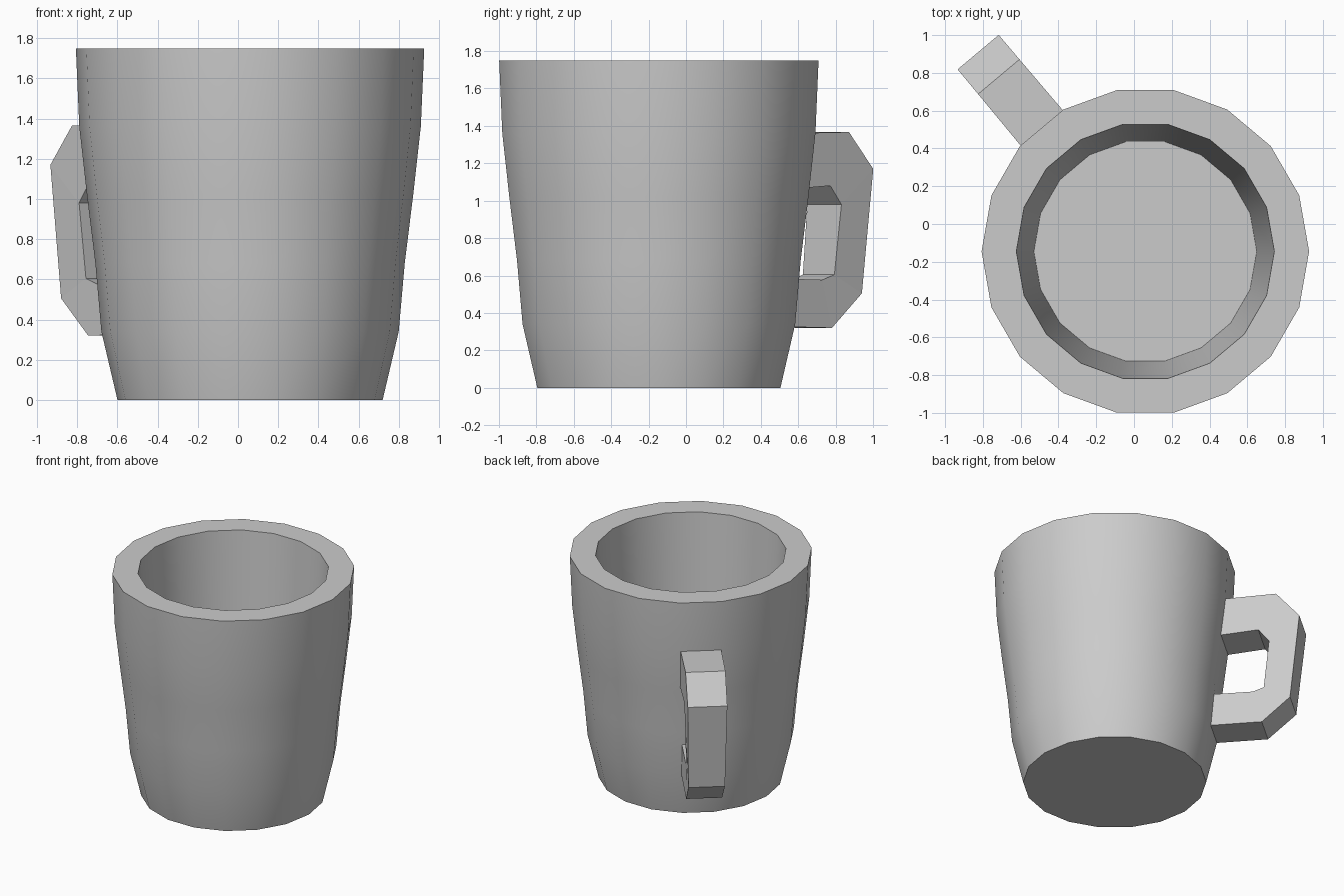
import bpy, bmesh, math
from mathutils import Vector

if "Cube" in bpy.data.objects:
    bpy.data.objects.remove(bpy.data.objects["Cube"])

CENTER = Vector((0.06, -0.145, 0))
SIDES = 18


def make_object(name, bm):
    bmesh.ops.recalc_face_normals(bm, faces=bm.faces)
    mesh = bpy.data.meshes.new(name)
    bm.to_mesh(mesh)
    bm.free()
    ob = bpy.data.objects.new(name, mesh)
    bpy.context.collection.objects.link(ob)
    return ob


def bridge(bm, rings):
    """Join consecutive closed rings with quads and cap both ends."""
    for a, b in zip(rings, rings[1:]):
        n = len(a)
        for i in range(n):
            j = (i + 1) % n
            bm.faces.new((a[i], a[j], b[j], b[i]))
    bm.faces.new(rings[0])
    bm.faces.new(rings[-1])


# Cup: outer wall up, flat rim, inner wall down to the floor (radius, z)
profile = [(0.66, 0), (0.74, 0.34), (0.77, 0.68), (0.812, 1.02),
           (0.85, 1.36), (0.867, 1.75), (0.683, 1.75), (0.59, 0.25)]
bm = bmesh.new()
rings = []
for r, z in profile:
    angles = [2 * math.pi * i / SIDES for i in range(SIDES)]
    rings.append([bm.verts.new(CENTER + Vector((r * math.cos(a), r * math.sin(a), z)))
                  for a in angles])
bridge(bm, rings)
cup = make_object("cup", bm)
bpy.context.view_layer.objects.active = cup
cup.select_set(True)
bpy.ops.object.shade_smooth_by_angle(angle=math.radians(30))

# Handle: angular loop, each station is outer (r, z), inner (r, z), half width
stations = [((0.80, 1.36), (0.77, 1.06), 0.146),
            ((1.207, 1.367), (1.077, 1.08), 0.143),
            ((1.377, 1.17), (1.155, 0.98), 0.142),
            ((1.307, 0.505), (1.115, 0.605), 0.131),
            ((1.10, 0.32), (1.034, 0.577), 0.129),
            ((0.69, 0.328), (0.71, 0.585), 0.129)]
angle = math.radians(130)
out = Vector((math.cos(angle), math.sin(angle), 0))
side = Vector((-out.y, out.x, 0))
bm = bmesh.new()
rings = []
for outer, inner, w in stations:
    corners = [(outer, -w), (outer, w), (inner, w), (inner, -w)]
    rings.append([bm.verts.new(CENTER + out * p[0] + side * s + Vector((0, 0, p[1])))
                  for p, s in corners])
bridge(bm, rings)
make_object("handle", bm)
